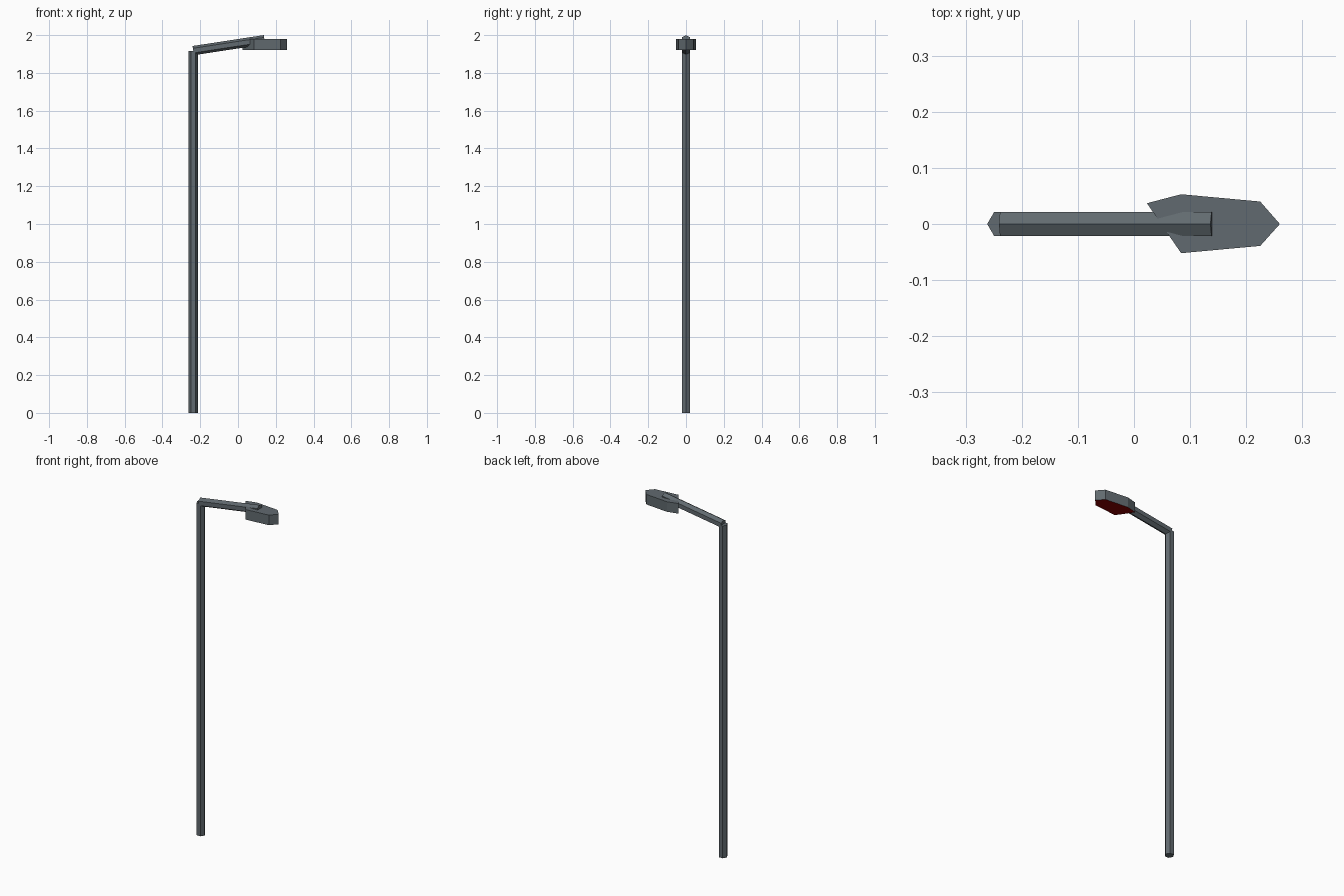
import bpy, bmesh
from math import pi
from mathutils import Vector, Matrix

if "Cube" in bpy.data.objects:
    bpy.data.objects.remove(bpy.data.objects["Cube"])


def material(name, rgb):
    m = bpy.data.materials.new(name)
    m.diffuse_color = (*rgb, 1)
    m.use_nodes = True
    m.node_tree.nodes["Principled BSDF"].inputs["Base Color"].default_value = m.diffuse_color
    return m


METAL = material("dark_metal", (0.12, 0.144, 0.16))
RED = material("red_lens", (0.25, 0.0, 0.0))


def finish(name, bm, *mats):
    bmesh.ops.recalc_face_normals(bm, faces=bm.faces)
    mesh = bpy.data.meshes.new(name)
    for m in mats:
        mesh.materials.append(m)
    bm.to_mesh(mesh)
    bm.free()
    obj = bpy.data.objects.new(name, mesh)
    bpy.context.collection.objects.link(obj)
    return obj


def hex_bar(name, start, end, radius=0.0246):
    """Capped six-sided bar; a cross-section corner lies in the xz plane."""
    a, b = Vector(start), Vector(end)
    w = (b - a).normalized()
    v = Vector((0, 1, 0))
    u = v.cross(w)
    rot = Matrix((u, v, w)).transposed().to_4x4()
    bm = bmesh.new()
    bmesh.ops.create_cone(bm, cap_ends=True, segments=6, radius1=radius,
                          radius2=radius, depth=(b - a).length)
    # put the first corner on the local x axis
    first = max(bm.verts, key=lambda p: p.co.x)
    if abs(first.co.y) > radius * 0.1:
        bmesh.ops.rotate(bm, verts=bm.verts, matrix=Matrix.Rotation(pi / 6, 3, 'Z'))
    bm.transform(Matrix.Translation((a + b) / 2) @ rot)
    return finish(name, bm, METAL)


# Upright pole and tilted arm
hex_bar("pole", (-0.237, 0, 0), (-0.237, 0, 1.917))
hex_bar("arm", (-0.237, 0, 1.918), (0.14, 0, 1.9757))

# Lamp head: extruded outline with a slanted rear and a red underside
outline = [(0.26, 0), (0.225, 0.04), (0.084, 0.053), (0.023, 0.037),
           (0.084, -0.052), (0.225, -0.039)]
bm = bmesh.new()
base = bm.faces.new([bm.verts.new((x, y, 1.922)) for x, y in outline])
top = bmesh.ops.extrude_face_region(bm, geom=[base], use_keep_orig=True)["geom"]
bmesh.ops.translate(bm, vec=(0, 0, 0.058),
                    verts=[g for g in top if isinstance(g, bmesh.types.BMVert)])
for f in bm.faces:
    f.material_index = 1 if f.calc_center_median().z < 1.925 else 0
finish("lamp_head", bm, METAL, RED)
